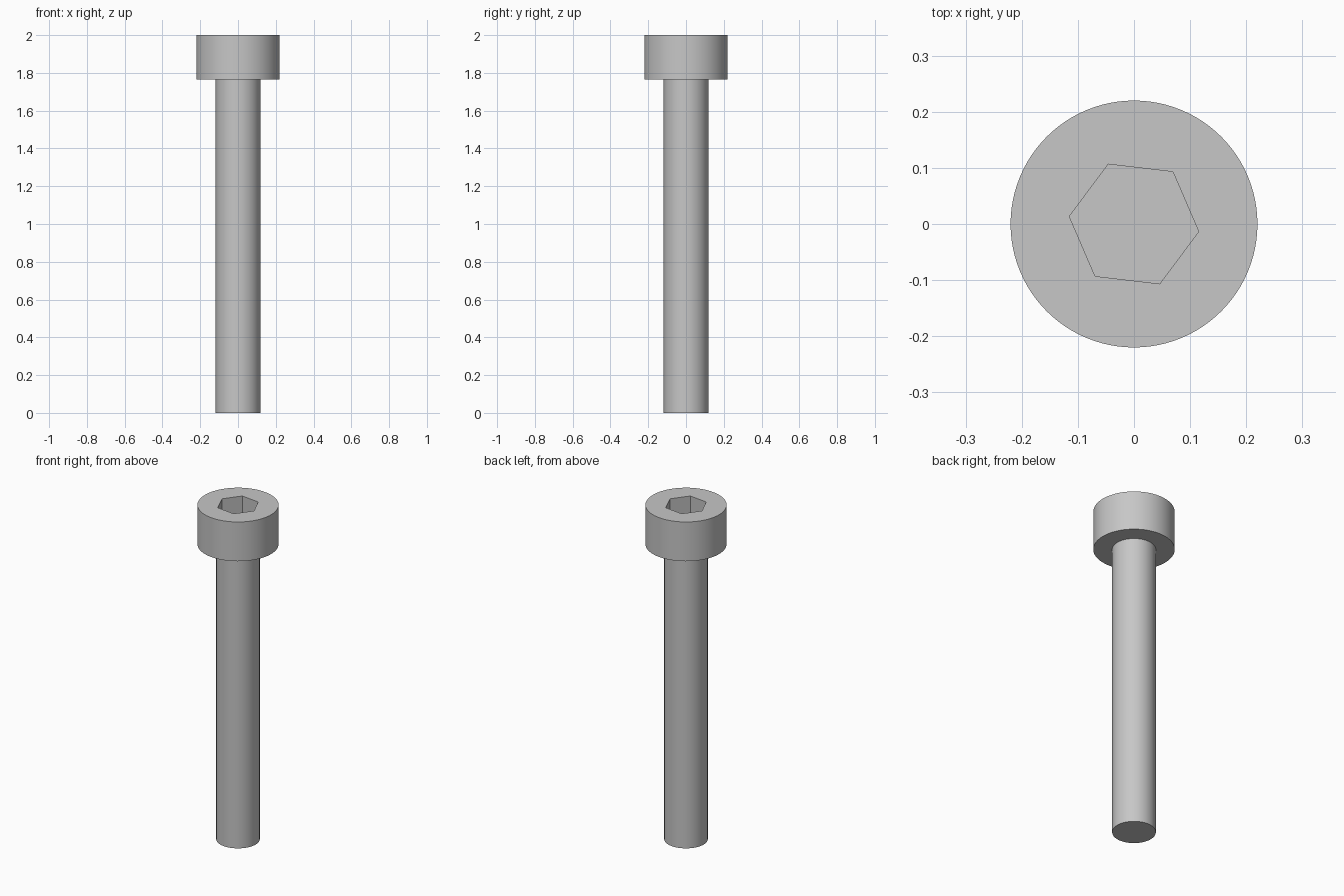
import bpy
import math

cube = bpy.data.objects.get("Cube")
if cube:
    bpy.data.objects.remove(cube, do_unlink=True)

HEIGHT = 2.0
HEAD_BASE = 1.765
HEAD_RADIUS = 0.22
SHANK_RADIUS = 0.118
SOCKET_RADIUS = 0.116
SOCKET_DEPTH = 0.12
SIDES = 96

# Plain steel
steel = bpy.data.materials.new("grey steel")
steel.use_nodes = True
color = (0.57, 0.57, 0.57, 1.0)
steel.diffuse_color = color
steel.node_tree.nodes["Principled BSDF"].inputs["Base Color"].default_value = color


def prism(name, radius, bottom, top, sides, turn=0.0):
    """Upright cylinder or prism between two heights."""
    bpy.ops.mesh.primitive_cylinder_add(
        vertices=sides, radius=radius, depth=top - bottom,
        location=(0, 0, (bottom + top) / 2), rotation=(0, 0, turn))
    obj = bpy.context.object
    obj.name = name
    obj.data.materials.append(steel)
    return obj


def smooth(obj):
    bpy.ops.object.select_all(action="DESELECT")
    obj.select_set(True)
    bpy.context.view_layer.objects.active = obj
    bpy.ops.object.shade_smooth_by_angle(angle=math.radians(30))


# Shank, seated just inside the head
shank = prism("shank", SHANK_RADIUS, 0, HEAD_BASE + 0.02, SIDES)
smooth(shank)

# Head with a slightly turned hexagonal socket
head = prism("head", HEAD_RADIUS, HEAD_BASE, HEIGHT, SIDES)
cutter = prism("socket_cutter", SOCKET_RADIUS, HEIGHT - SOCKET_DEPTH,
               HEIGHT + 0.1, 6, math.radians(23.3))
cutter.hide_render = True

cut = head.modifiers.new("socket", "BOOLEAN")
cut.operation = "DIFFERENCE"
cut.solver = "EXACT"
cut.object = cutter
bpy.context.view_layer.objects.active = head
bpy.ops.object.modifier_apply(modifier=cut.name)
bpy.data.objects.remove(cutter, do_unlink=True)
smooth(head)
